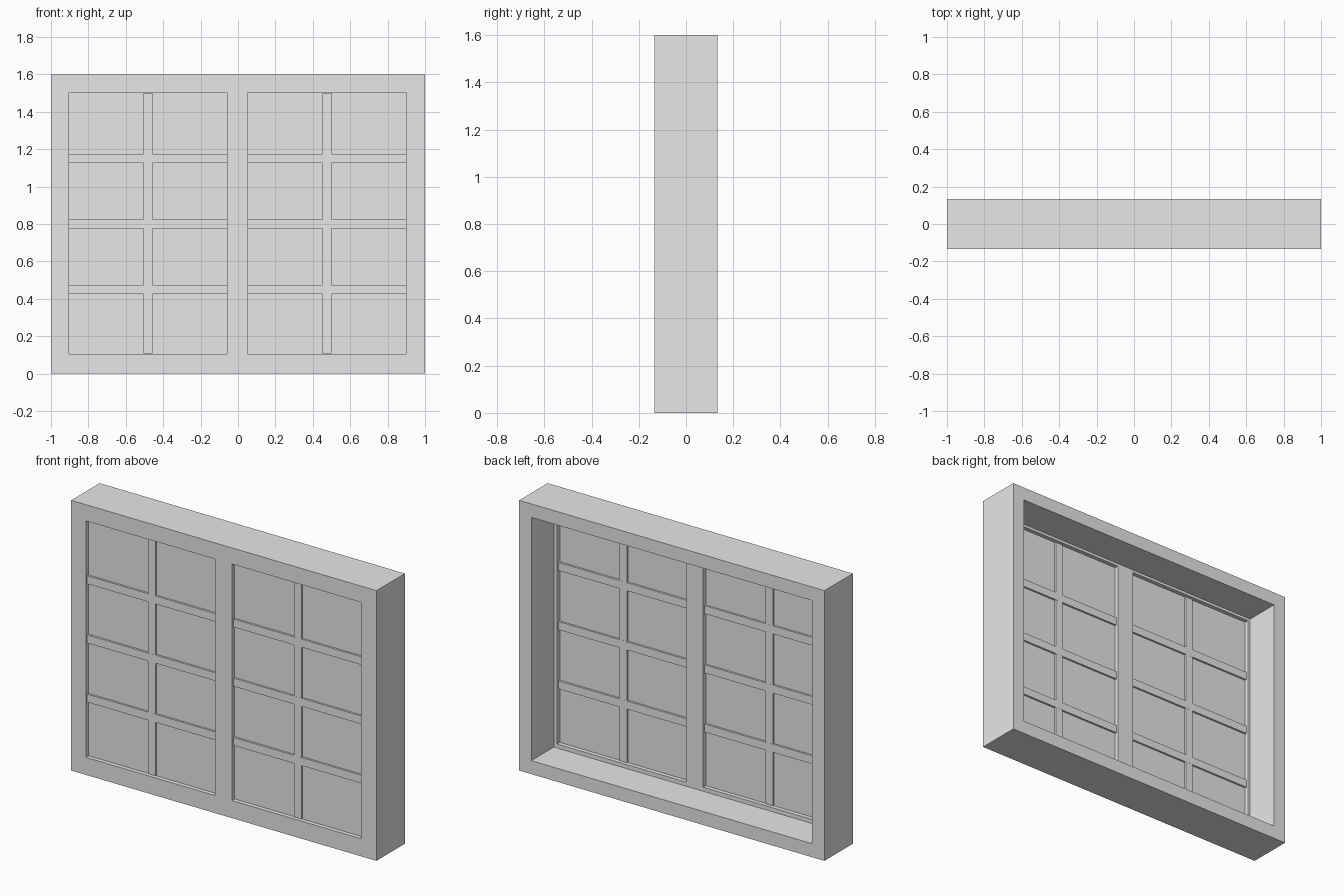
import bpy

cube = bpy.data.objects.get("Cube")
if cube:
    bpy.data.objects.remove(cube, do_unlink=True)

# One plain grey for the whole window
grey = bpy.data.materials.new("light_grey")
grey.use_nodes = True
colour = (0.8, 0.8, 0.8, 1)
grey.diffuse_color = colour
grey.node_tree.nodes["Principled BSDF"].inputs["Base Color"].default_value = colour

FRONT, BACK = -0.133, 0.133       # depth of the casing
SASH_BACK = -0.077                # floor of the rear recess
MID = (FRONT + SASH_BACK) / 2     # plane of the glass
TOP = 1.6
SILL, HEAD = 0.104, 1.504         # pane opening heights
BAR = 0.048                       # glazing bar width
OPENINGS = {"right": (-0.904, -0.059), "left": (0.053, 0.898)}


def box(name, x, y, z):
    """Box spanning the given (low, high) ranges."""
    bpy.ops.mesh.primitive_cube_add(size=1, location=[sum(r) / 2 for r in (x, y, z)])
    ob = bpy.context.object
    ob.name = name
    ob.scale = [r[1] - r[0] for r in (x, y, z)]
    bpy.ops.object.transform_apply(location=False, rotation=False, scale=True)
    ob.data.materials.append(grey)
    return ob


def cut(target, cutter):
    """Subtract the cutter and discard it."""
    cutter.hide_render = True
    mod = target.modifiers.new("cut", "BOOLEAN")
    mod.operation = "DIFFERENCE"
    mod.solver = "EXACT"
    mod.object = cutter
    bpy.context.view_layer.objects.active = target
    bpy.ops.object.modifier_apply(modifier=mod.name)
    bpy.data.objects.remove(cutter, do_unlink=True)


# Casing with a deep rear recess and two window openings
frame = box("window_frame", (-1, 1), (FRONT, BACK), (0, TOP))
cut(frame, box("recess_cutter", (-0.92, 0.92), (SASH_BACK, BACK + 0.1), (0.08, TOP - 0.08)))
for side, span in OPENINGS.items():
    cut(frame, box("opening_cutter", span, (FRONT - 0.1, BACK), (SILL, HEAD)))

# Glass and glazing bars in each opening
for side, (x0, x1) in OPENINGS.items():
    box(side + "_glass", (x0, x1), (MID - 0.003, MID + 0.003), (SILL, HEAD))
    centre = (x0 + x1) / 2
    box(side + "_upright_bar", (centre - BAR / 2, centre + BAR / 2),
        (MID - 0.014, MID + 0.014), (SILL + 0.004, HEAD - 0.004))
    for i in range(3):
        z = 0.449 + i * 0.3505
        box(f"{side}_cross_bar_{i + 1}", (x0, x1),
            (MID - 0.0145, MID + 0.0145), (z - BAR / 2, z + BAR / 2))
